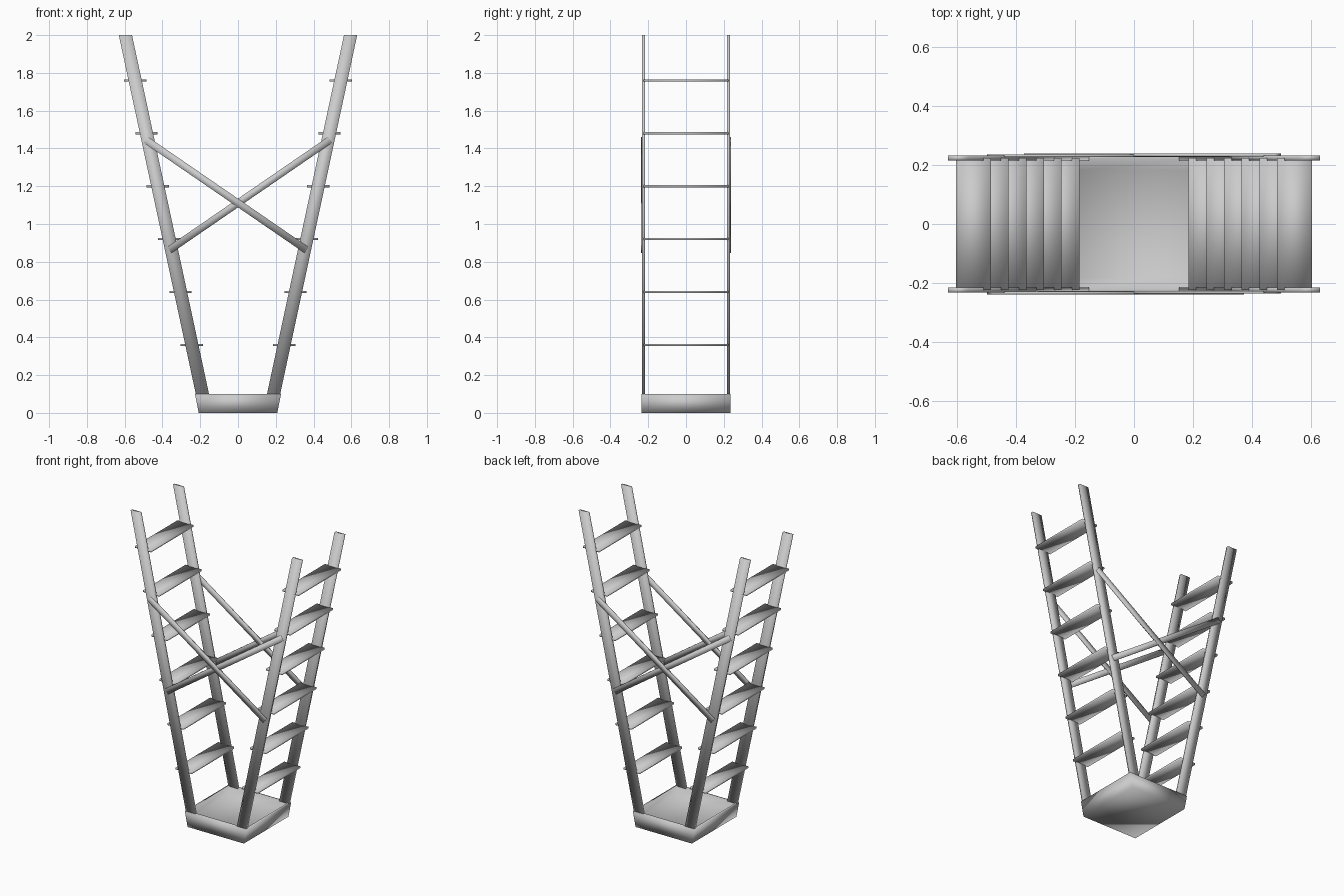
import bpy, bmesh
from mathutils import Vector

if "Cube" in bpy.data.objects:
    bpy.data.objects.remove(bpy.data.objects["Cube"])


def build(name, rings, smooth=True):
    """Join successive four-point rings into a closed solid."""
    bm = bmesh.new()
    loops = [[bm.verts.new(p) for p in ring] for ring in rings]
    for a, b in zip(loops, loops[1:]):
        for i in range(4):
            j = (i + 1) % 4
            bm.faces.new((a[i], a[j], b[j], b[i]))
    bm.faces.new(loops[0][::-1])
    bm.faces.new(loops[-1])
    bmesh.ops.recalc_face_normals(bm, faces=bm.faces)
    for f in bm.faces:
        f.smooth = smooth
    me = bpy.data.meshes.new(name)
    bm.to_mesh(me)
    bm.free()
    ob = bpy.data.objects.new(name, me)
    bpy.context.collection.objects.link(ob)
    return ob


def rect(cx, cy, hx, hy, z):
    return [(cx - hx, cy - hy, z), (cx + hx, cy - hy, z),
            (cx + hx, cy + hy, z), (cx - hx, cy + hy, z)]


def rail_x(z):
    return 0.167 + 0.2145 * z


# Tapered tray base with a shallow recess
build("base_tray", [rect(0, 0, 0.208, 0.235, 0.0),
                    rect(0, 0, 0.228, 0.235, 0.1),
                    rect(0, 0, 0.214, 0.220, 0.1),
                    rect(0, 0, 0.195, 0.182, 0.065)])

for side in (-1, 1):
    # Slanted rails, cut level at the ends
    for fy in (-1, 1):
        build("rail", [rect(side * rail_x(z), fy * 0.224, 0.035, 0.008, z)
                       for z in (0.05, 2.0)])
    # Flat steps between each pair of rails
    for i in range(6):
        z = 0.36 + 0.28 * i
        build("step", [rect(side * rail_x(z), 0, 0.059, 0.224, z + dz)
                       for dz in (-0.006, 0.006)])

# Crossed flat braces on the front and back
for fy in (-1, 1):
    for side in (-1, 1):
        a = Vector((side * 0.488, 0, 1.446))
        b = Vector((-side * 0.363, 0, 0.862))
        d = (b - a).normalized()
        n = Vector((-d.z, 0, d.x)) * 0.019
        t = Vector((0, 0.005, 0))
        off = Vector((0, fy * (0.2325 + 0.001 * side * fy), 0))
        build("brace", [[p + off + n + t, p + off - n + t,
                         p + off - n - t, p + off + n - t] for p in (a, b)])
